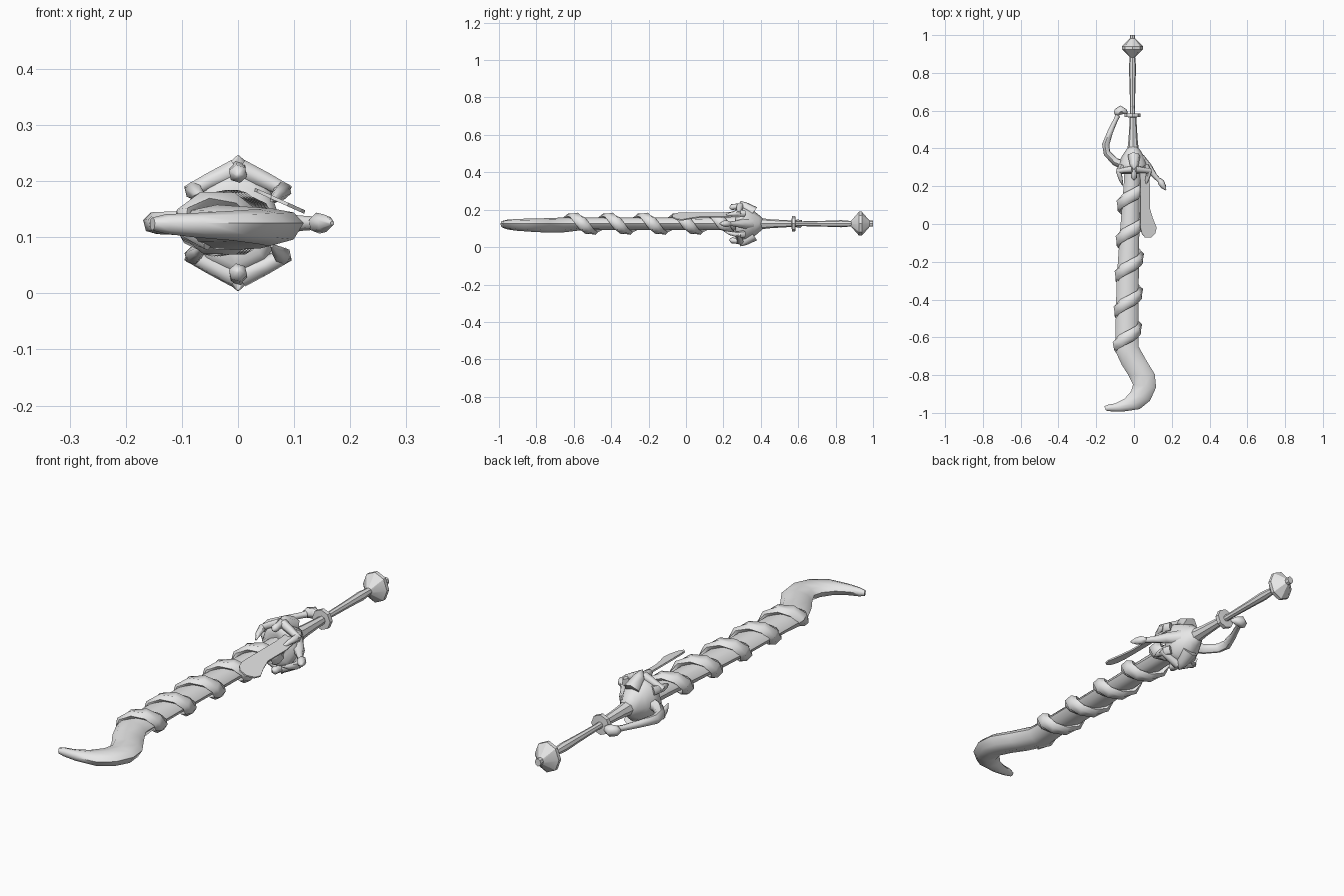
import bpy, bmesh, math
from mathutils import Vector

MID = 0.125  # height of the sword's long axis

metal = bpy.data.materials.new("light_grey")
metal.diffuse_color = (0.8, 0.8, 0.8, 1)


def loft(name, rings, angle=40):
    """Skin a list of equal-length rings and cap both ends."""
    bm = bmesh.new()
    rows = [[bm.verts.new(p) for p in ring] for ring in rings]
    n = len(rows[0])
    for a, b in zip(rows, rows[1:]):
        for i in range(n):
            bm.faces.new((a[i], a[(i + 1) % n], b[(i + 1) % n], b[i]))
    bm.faces.new(rows[0])
    bm.faces.new(rows[-1])
    bmesh.ops.recalc_face_normals(bm, faces=bm.faces)
    mesh = bpy.data.meshes.new(name)
    bm.to_mesh(mesh)
    bm.free()
    mesh.materials.append(metal)
    obj = bpy.data.objects.new(name, mesh)
    bpy.context.collection.objects.link(obj)
    bpy.ops.object.select_all(action='DESELECT')
    bpy.context.view_layer.objects.active = obj
    obj.select_set(True)
    bpy.ops.object.shade_smooth_by_angle(angle=math.radians(angle))
    return obj


def lathe(name, profile, sides=8, x=-0.005, sx=1.0, sz=1.0, angle=40):
    """Turned part along y; profile holds (y, radius)."""
    turn = [2 * math.pi * i / sides for i in range(sides)]
    return loft(name, [[(x + r * sx * math.cos(t), y, MID + r * sz * math.sin(t))
                        for t in turn] for y, r in profile], angle)


def tube(name, path, radii, sides=6):
    """Tapered limb that follows a path."""
    pts = [Vector(p) for p in path]
    rings = []
    for i, p in enumerate(pts):
        d = (pts[min(i + 1, len(pts) - 1)] - pts[max(i - 1, 0)]).normalized()
        u = d.cross(Vector((0.31, 0.2, 1))).normalized()
        v = d.cross(u)
        rings.append([p + radii[i] * (u * math.cos(t) + v * math.sin(t))
                      for t in (2 * math.pi * k / sides for k in range(sides))])
    return loft(name, rings, 60)


# Pommel, grip, ring and collar
lathe("pommel", [(0.88, 0.012), (0.925, 0.064), (0.94, 0.064), (0.982, 0.016), (1.0, 0.016)],
      sx=0.88, x=-0.008, angle=30)
lathe("grip", [(0.57, 0.014), (0.62, 0.013), (0.75, 0.016), (0.83, 0.019), (0.89, 0.014)], x=-0.008)
lathe("grip_ring", [(0.565, 0.02), (0.566, 0.042), (0.584, 0.042), (0.585, 0.02)], x=-0.008)
lathe("collar", [(0.38, 0.032), (0.45, 0.024), (0.57, 0.017)], x=-0.005)

# Domed guard with a hollow-looking front
lathe("guard_dome", [(0.27, 0.045), (0.265, 0.075), (0.285, 0.1), (0.32, 0.094),
                     (0.355, 0.075), (0.39, 0.047), (0.412, 0.026)], x=-0.005, sx=0.82, angle=60)

# Claws around the guard rim, repeated above and below
for s, word in ((1, "upper"), (-1, "lower")):
    def z(h):
        return MID + s * h
    tube(word + "_spike", [(0, 0.36, z(0.06)), (0, 0.31, z(0.095)), (0, 0.29, z(0.12))],
         [0.035, 0.024, 0.002])
    tube(word + "_knob", [(0, 0.30, z(0.09)), (0, 0.265, z(0.092)), (0, 0.245, z(0.088)),
                          (0, 0.232, z(0.085))], [0.022, 0.015, 0.017, 0.004])
    for m, side in ((1, "right"), (-1, "left")):
        tube(f"{word}_{side}_rim", [(0.005 * m, 0.29, z(0.095)), (0.05 * m, 0.285, z(0.075)),
                                    (0.09 * m, 0.28, z(0.055))], [0.02, 0.016, 0.013])
        tube(f"{word}_{side}_claw", [(0.06 * m, 0.31, z(0.055)), (0.08 * m, 0.275, z(0.058)),
                                     (0.07 * m, 0.235, z(0.05)), (0.06 * m, 0.205, z(0.04))],
             [0.02, 0.016, 0.011, 0.003])

# Long side arms: one sweeps back to the ring, one reaches forward
tube("back_arm", [(-0.05, 0.31, MID), (-0.10, 0.33, MID), (-0.143, 0.375, MID), (-0.15, 0.42, MID),
                  (-0.125, 0.49, MID), (-0.095, 0.555, MID), (-0.085, 0.575, MID)],
     [0.026, 0.022, 0.02, 0.02, 0.015, 0.012, 0.014])
tube("back_arm_knob", [(-0.105, 0.585, MID), (-0.092, 0.59, MID), (-0.07, 0.604, MID),
                       (-0.048, 0.595, MID), (-0.035, 0.585, MID)], [0.006, 0.02, 0.024, 0.016, 0.005])
tube("front_arm", [(0.03, 0.34, MID), (0.075, 0.30, MID), (0.11, 0.255, MID), (0.138, 0.225, MID)],
     [0.035, 0.024, 0.014, 0.012])
tube("front_arm_knob", [(0.132, 0.24, MID), (0.142, 0.222, MID), (0.155, 0.2, MID),
                        (0.168, 0.18, MID)], [0.009, 0.019, 0.016, 0.004])

# Blade: left edge, right edge, top height, bottom height
stations = [
    ((-0.05, 0.29), (0.035, 0.29), 0.165, 0.088),
    ((-0.055, 0.20), (0.03, 0.20), 0.16, 0.09),
    ((-0.075, -0.05), (0.028, -0.05), 0.158, 0.092),
    ((-0.092, -0.30), (0.025, -0.30), 0.158, 0.092),
    ((-0.098, -0.56), (0.022, -0.56), 0.158, 0.09),
    ((-0.10, -0.67), (0.025, -0.65), 0.158, 0.078),
    ((-0.065, -0.745), (0.07, -0.73), 0.155, 0.078),
    ((-0.03, -0.80), (0.11, -0.795), 0.153, 0.08),
    ((-0.005, -0.85), (0.117, -0.865), 0.152, 0.084),
    ((-0.015, -0.885), (0.085, -0.935), 0.15, 0.088),
    ((-0.05, -0.925), (0.03, -0.98), 0.147, 0.094),
    ((-0.10, -0.95), (-0.06, -0.993), 0.143, 0.1),
    ((-0.138, -0.957), (-0.12, -0.992), 0.141, 0.106),
    ((-0.157, -0.965), (-0.148, -0.988), 0.135, 0.112),
]
rings = []
for left, right, top, low in stations:
    a, b = Vector((*left, MID)), Vector((*right, MID))
    ring = []
    for k in range(8):
        t = math.pi * k / 4
        c, s = math.cos(t), math.sin(t)
        p = (a + b) / 2 + (b - a) / 2 * c
        p.z = MID + s * ((top - MID) if s > 0 else (MID - low))
        ring.append(p)
    rings.append(ring)
loft("blade", rings, 50)

# Vine wound around the blade
PITCH, STEPS = 0.187, 8
vine = []
count = 41
for i in range(count):
    y = -0.685 + PITCH * i / STEPS
    t = 2 * math.pi * (y + 0.60) / PITCH          # zero on top, then towards +x
    f = min(1, 0.4 + 0.3 * min(i, count - 1 - i))  # thinner at both ends
    out = Vector((math.sin(t), 0, math.cos(t)))
    cx = -0.012 - 0.025 * (0.25 - y) / 0.9
    mid = Vector((cx + 0.06 * out.x, y, MID + 0.042 * out.z))
    along = Vector((-0.5 * math.cos(t), 0.87, 0.5 * math.sin(t)))
    vine.append([mid + along * (0.032 * f * math.cos(q)) + out * (0.02 * f * math.sin(q))
                 for q in (math.pi * k / 3 for k in range(6))])
loft("vine", vine, 50)

# Slanted leaf beside the blade: y, inner x, outer x
leaf = []
for y, x0, x1 in ((0.29, 0.03, 0.075), (0.20, 0.035, 0.085), (0.08, 0.035, 0.085), (0.03, 0.035, 0.1),
                  (-0.02, 0.035, 0.12), (-0.05, 0.042, 0.113), (-0.072, 0.06, 0.09)):
    z0, z1 = (0.186 - 0.45 * (x - 0.035) for x in (x0, x1))
    leaf.append([(x0, y, z0), (x1, y, z1), (x1 - 0.002, y, z1 - 0.006), (x0 - 0.002, y, z0 - 0.006)])
loft("leaf", leaf, 30)
